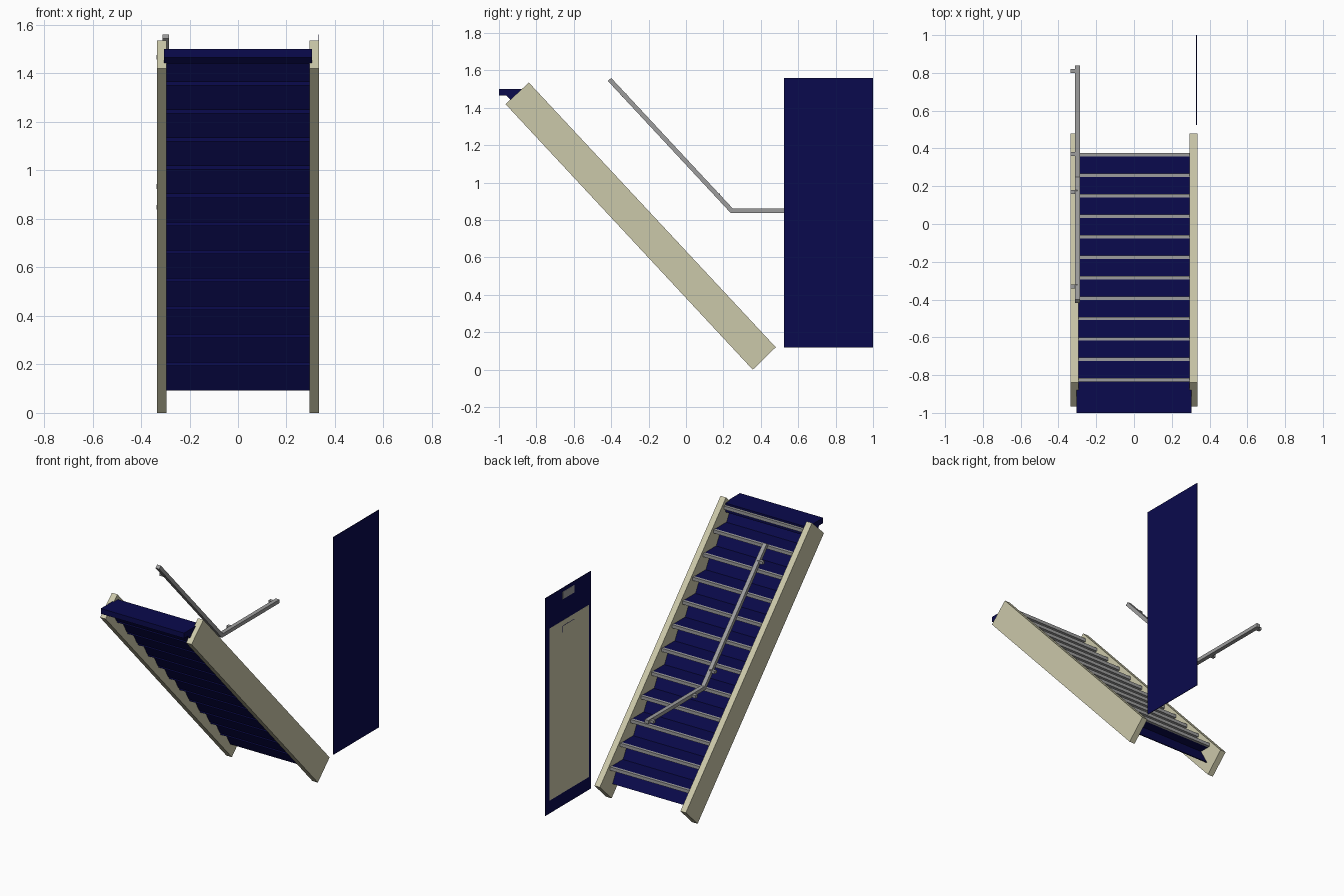
import bpy, bmesh

if "Cube" in bpy.data.objects:
    bpy.data.objects.remove(bpy.data.objects["Cube"])


def material(name, rgb):
    m = bpy.data.materials.new(name)
    m.diffuse_color = (*rgb, 1)
    m.use_nodes = True
    m.node_tree.nodes["Principled BSDF"].inputs["Base Color"].default_value = m.diffuse_color
    return m


BLUE = material("navy_paint", (0.003, 0.003, 0.075))
CREAM = material("cream_paint", (0.6, 0.58, 0.4))
GREY = material("bare_metal", (0.34, 0.34, 0.34))


def extrude(name, profile, x0, x1, mat):
    """Extrude a (y, z) outline from x0 to x1."""
    bm = bmesh.new()
    face = bm.faces.new([bm.verts.new((x0, y, z)) for y, z in profile])
    out = bmesh.ops.extrude_face_region(bm, geom=[face])
    verts = [v for v in out["geom"] if isinstance(v, bmesh.types.BMVert)]
    bmesh.ops.translate(bm, verts=verts, vec=(x1 - x0, 0, 0))
    bmesh.ops.recalc_face_normals(bm, faces=bm.faces)
    me = bpy.data.meshes.new(name)
    bm.to_mesh(me)
    bm.free()
    me.materials.append(mat)
    ob = bpy.data.objects.new(name, me)
    bpy.context.collection.objects.link(ob)
    return ob


def box(name, x, y, z, mat):
    return extrude(name, [(y[0], z[0]), (y[1], z[0]), (y[1], z[1]), (y[0], z[1])], *x, mat)


# Sloping side stringers
slope = [(-0.965, 1.42), (-0.84, 1.535), (0.48, 0.12), (0.357, 0.0)]
extrude("stringer_left", slope, -0.335, -0.295, CREAM)
extrude("stringer_right", slope, 0.295, 0.335, CREAM)

# Steps: tread, riser sloping back under the tread, and metal nosing
RISE, RUN, HALF = 0.1157, 0.1083, 0.296
BACK = 0.085  # how far behind the nosing the riser meets the tread
for i in range(12):
    y, z = 0.375 - RUN * i, 0.213 + RISE * i
    n = i + 1
    if i < 11:
        box(f"tread_{n}", (-HALF, HALF), (y - 0.135, y - 0.018), (z - 0.02, z), BLUE)
    extrude(f"riser_{n}", [(y - BACK, z - 0.018), (y - BACK - 0.008, z - 0.018),
                           (y - 0.035, z - 0.121), (y - 0.027, z - 0.121)], -HALF, HALF, BLUE)
    box(f"nosing_{n}", (-HALF, HALF), (y - 0.018, y), (z - 0.02, z + 0.002), GREY)

# Top landing
extrude("landing", [(-1, 1.465), (-0.96, 1.465), (-0.935, 1.44), (-0.835, 1.44),
                    (-0.835, 1.5), (-1, 1.5)], -0.305, 0.305, BLUE)

# Handrail: sloping run, bend and level run
bend = 0.245
extrude("handrail", [(-0.418, 1.544), (-0.400, 1.560), (bend + 0.005, 0.862), (0.84, 0.862),
                     (0.84, 0.838), (bend - 0.006, 0.838)], -0.312, -0.285, GREY)

# Wall brackets behind the handrail
for n, (y, z) in enumerate([(0.81, 0.85), (0.37, 0.85), (0.17, 0.935), (-0.33, 1.468)], 1):
    box(f"rail_bracket_{n}", (-0.337, -0.298), (y - 0.011, y + 0.011), (z - 0.011, z + 0.008), GREY)

# Door panel with inset leaf, top plate and small latch marks
box("door_frame", (0.329, 0.333), (0.525, 1.0), (0.12, 1.56), BLUE)
box("door_leaf", (0.3285, 0.330), (0.548, 0.96), (0.205, 1.345), CREAM)
box("door_plate", (0.3285, 0.330), (0.695, 0.82), (1.485, 1.535), GREY)
box("door_mark_upright", (0.328, 0.329), (0.818, 0.822), (1.265, 1.31), BLUE)
box("door_mark_bar", (0.328, 0.329), (0.70, 0.82), (1.308, 1.311), BLUE)
